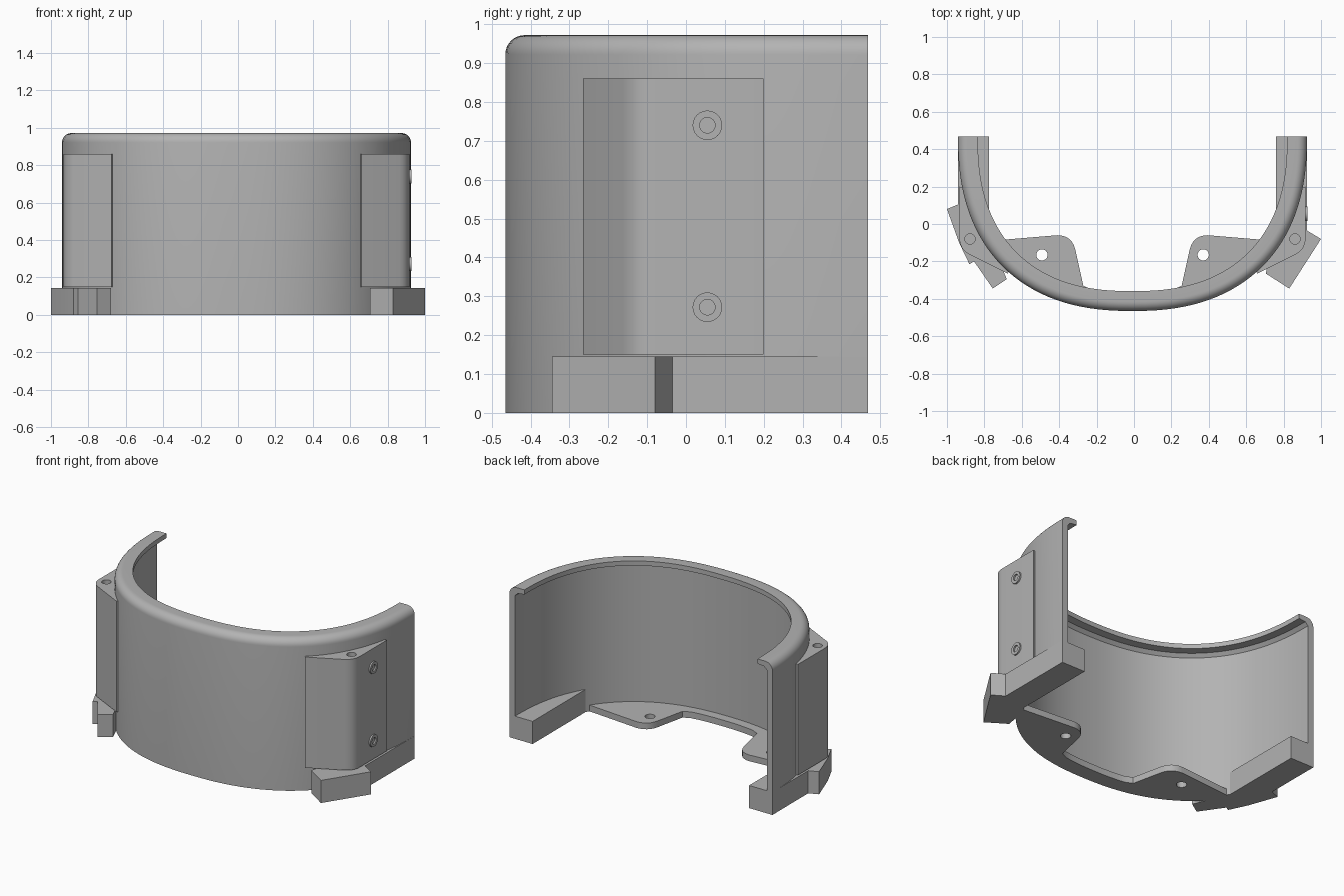
import bpy, bmesh, math
from mathutils import Vector

cube = bpy.data.objects.get("Cube")
if cube:
    bpy.data.objects.remove(cube, do_unlink=True)

grey = bpy.data.materials.new("plain_grey")
grey.use_nodes = True
colour = (0.45, 0.45, 0.45, 1)
grey.diffuse_color = colour
grey.node_tree.nodes["Principled BSDF"].inputs["Base Color"].default_value = colour

CX, BACK, HALF, DEPTH = -0.008, 0.468, 0.933, 0.933
POWER = 2.35
STEPS = 64


def plan_path(inset):
    """U-shaped plan curve running from the -x end to the +x end, offset inward."""
    outer = []
    for i in range(STEPS + 1):
        a = math.pi * i / STEPS
        c, s = math.cos(a), math.sin(a)
        x = -math.copysign(abs(c) ** (2 / POWER), c) * HALF
        outer.append(Vector((CX + x, BACK - max(s, 0) ** (2 / POWER) * DEPTH)))
    outer[0].y = outer[-1].y = BACK
    points = []
    for i, p in enumerate(outer):
        if i == 0:
            n = Vector((1, 0))
        elif i == STEPS:
            n = Vector((-1, 0))
        else:
            t = (outer[i + 1] - outer[i - 1]).normalized()
            n = Vector((-t.y, t.x))
        points.append(p + n * inset)
    return points


def finish(obj, smooth=True):
    obj.data.materials.clear()
    obj.data.materials.append(grey)
    if smooth:
        bpy.ops.object.select_all(action='DESELECT')
        obj.select_set(True)
        bpy.context.view_layer.objects.active = obj
        bpy.ops.object.shade_smooth_by_angle(angle=math.radians(30))
    return obj


def circle(x, y, r, n=24):
    return [(x + r * math.cos(2 * math.pi * i / n), y + r * math.sin(2 * math.pi * i / n))
            for i in range(n)]


def round_corner(before, corner, after, r, n=6):
    b, c, a = Vector(before), Vector(corner), Vector(after)
    p, q = c + (b - c).normalized() * r, c + (a - c).normalized() * r
    return [p * (1 - t) ** 2 + c * 2 * t * (1 - t) + q * t * t for t in [i / n for i in range(n + 1)]]


def prism(name, outlines, z0, z1):
    """Extruded flat outline; any further outlines are holes."""
    curve = bpy.data.curves.new(name + "_outline", 'CURVE')
    curve.dimensions, curve.fill_mode = '2D', 'BOTH'
    curve.extrude = (z1 - z0) / 2
    for outline in outlines:
        spline = curve.splines.new('POLY')
        spline.points.add(len(outline) - 1)
        for point, p in zip(spline.points, outline):
            point.co = (p[0], p[1], 0, 1)
        spline.use_cyclic_u = True
    temp = bpy.data.objects.new(name + "_temp", curve)
    bpy.context.collection.objects.link(temp)
    bpy.context.view_layer.update()
    mesh = bpy.data.meshes.new_from_object(
        temp.evaluated_get(bpy.context.evaluated_depsgraph_get()))
    bpy.data.objects.remove(temp, do_unlink=True)
    bpy.data.curves.remove(curve)
    bm = bmesh.new()
    bm.from_mesh(mesh)
    bmesh.ops.translate(bm, verts=bm.verts, vec=(0, 0, (z0 + z1) / 2))
    bmesh.ops.remove_doubles(bm, verts=bm.verts, dist=1e-5)
    bmesh.ops.recalc_face_normals(bm, faces=bm.faces)
    bm.to_mesh(mesh)
    bm.free()
    obj = bpy.data.objects.new(name, mesh)
    bpy.context.collection.objects.link(obj)
    return finish(obj)


def mirror(points):
    return [(2 * CX - p[0], p[1]) for p in points]


# Curved shell: thin wall with a rounded top edge and an inward lip
TOP, R, WALL, LIP = 0.972, 0.05, 0.04, 0.106
section = [(0, 0)]
section += [(R - R * math.cos(a), TOP - R + R * math.sin(a))
            for a in [math.pi / 2 * i / 8 for i in range(9)]]
section += [(LIP, TOP), (LIP, TOP - 0.03), (WALL + 0.02, TOP - 0.035), (WALL, TOP - 0.055), (WALL, 0)]
bm = bmesh.new()
columns = [[bm.verts.new((p.x, p.y, z)) for p in plan_path(d)] for d, z in section]
for k, col in enumerate(columns):
    nxt = columns[(k + 1) % len(columns)]
    for i in range(STEPS):
        bm.faces.new((col[i], col[i + 1], nxt[i + 1], nxt[i]))
for end in (0, STEPS):
    bm.faces.new([col[end] for col in columns])
bmesh.ops.recalc_face_normals(bm, faces=bm.faces)
mesh = bpy.data.meshes.new("curved_shell")
bm.to_mesh(mesh)
bm.free()
shell = bpy.data.objects.new("curved_shell", mesh)
bpy.context.collection.objects.link(shell)
finish(shell)

# Side housings with a vertical screw hole
inside = [p for p in plan_path(0.02) if p.x > 0.62 and p.y < 0.22]
corner = round_corner((0.917, 0.2), (0.917, -0.135), (0.66, -0.27), 0.06)
housing = [(0.917, 0.2)] + corner + [(0.66, -0.265)] + inside
hole = circle(0.861, -0.08, 0.028)
prism("left_housing", [housing, hole], 0.15, 0.86)
prism("right_housing", [mirror(housing), mirror(hole)], 0.15, 0.86)

# Ring bosses on the left housing
for i, z in enumerate((0.74, 0.272)):
    boss = prism(f"screw_boss_{i + 1}", [circle(0, 0, 0.038), circle(0, 0, 0.02)], 0, 0.02)
    boss.rotation_euler = (0, math.pi / 2, 0)
    boss.location = (0.907, 0.055, z)

# Foot blocks under the ends, with angled outer lugs
prism("left_foot", [[(0.925, BACK), (0.925, -0.035), (1.0, -0.08), (0.83, -0.345),
                     (0.705, -0.265), (0.72, -0.19), (0.76, -0.14), (0.76, BACK)]], 0, 0.145)
prism("right_foot", [[(-0.94, BACK), (-0.94, 0.105), (-1.0, 0.08), (-0.935, -0.1),
                      (-0.88, -0.215), (-0.855, -0.2), (-0.755, -0.345), (-0.68, -0.295),
                      (-0.72, -0.2), (-0.775, -0.14), (-0.775, BACK)]], 0, 0.145)

# Floor flange with two drilled mounting tabs
edge = [p for p in plan_path(0.01) if p.y < -0.06]
tab = [(0.255, -0.33)] + round_corner((0.255, -0.33), (0.315, -0.06), (0.7, -0.06), 0.08)
middle = [p for p in plan_path(0.1) if abs(p.x - CX) < 0.25]
floor = edge + tab[::-1] + middle[::-1] + mirror(tab)
prism("floor_flange", [floor, circle(0.37, -0.165, 0.03), circle(-0.492, -0.165, 0.03)], 0, 0.04)
